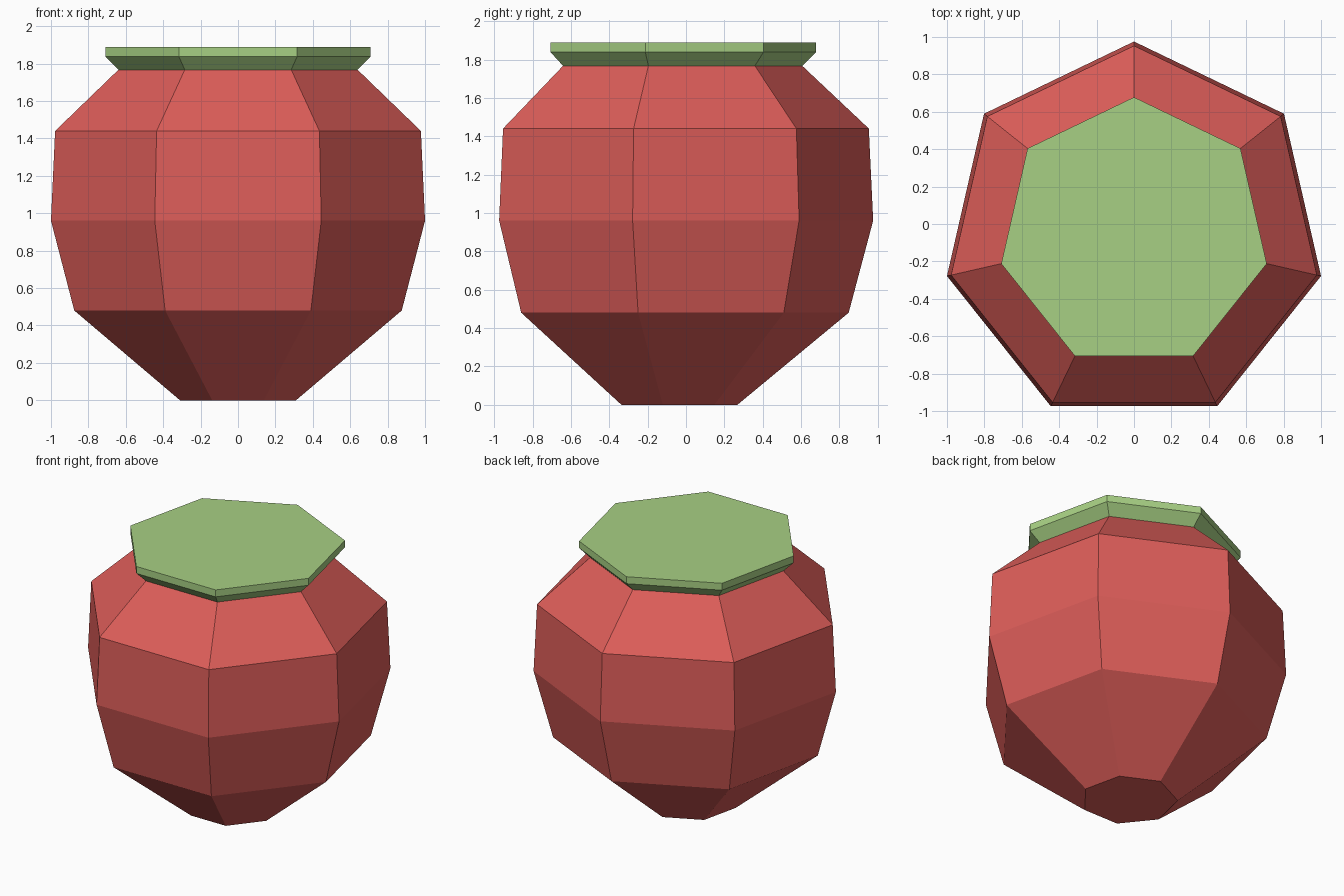
import bpy, bmesh
from math import sin, cos, tau

if "Cube" in bpy.data.objects:
    bpy.data.objects.remove(bpy.data.objects["Cube"])

SIDES = 7
CENTRE_Y = -0.05   # offset so the heptagon's bounds are centred on y = 0


def material(name, rgb):
    mat = bpy.data.materials.new(name)
    mat.diffuse_color = (*rgb, 1)
    mat.use_nodes = True
    mat.node_tree.nodes["Principled BSDF"].inputs["Base Color"].default_value = mat.diffuse_color
    return mat


def lathe(name, profile, mat):
    """Closed seven-sided solid from (radius, z) rings, bottom to top."""
    bm = bmesh.new()
    rings = [[bm.verts.new((r * sin(tau * i / SIDES),
                            CENTRE_Y + r * cos(tau * i / SIDES), z))
              for i in range(SIDES)] for r, z in profile]
    for low, high in zip(rings, rings[1:]):
        for i in range(SIDES):
            j = (i + 1) % SIDES
            bm.faces.new((low[i], low[j], high[j], high[i]))
    bm.faces.new(rings[0])
    bm.faces.new(rings[-1])
    bmesh.ops.recalc_face_normals(bm, faces=bm.faces)
    mesh = bpy.data.meshes.new(name)
    bm.to_mesh(mesh)
    bm.free()
    mesh.materials.append(mat)
    obj = bpy.data.objects.new(name, mesh)
    bpy.context.collection.objects.link(obj)
    return obj


red = material("red", (0.72, 0.11, 0.10))
green = material("green", (0.39, 0.63, 0.23))

# Rounded pot body, narrow at the foot and drawn in at the neck
lathe("pot_body", [(0.318, 0), (0.898, 0.48), (1.0257, 0.96),
                   (1.003, 1.44), (0.656, 1.767)], red)

# Flared lid with a short upright rim
lathe("pot_lid", [(0.656, 1.767), (0.728, 1.838), (0.728, 1.888)], green)
